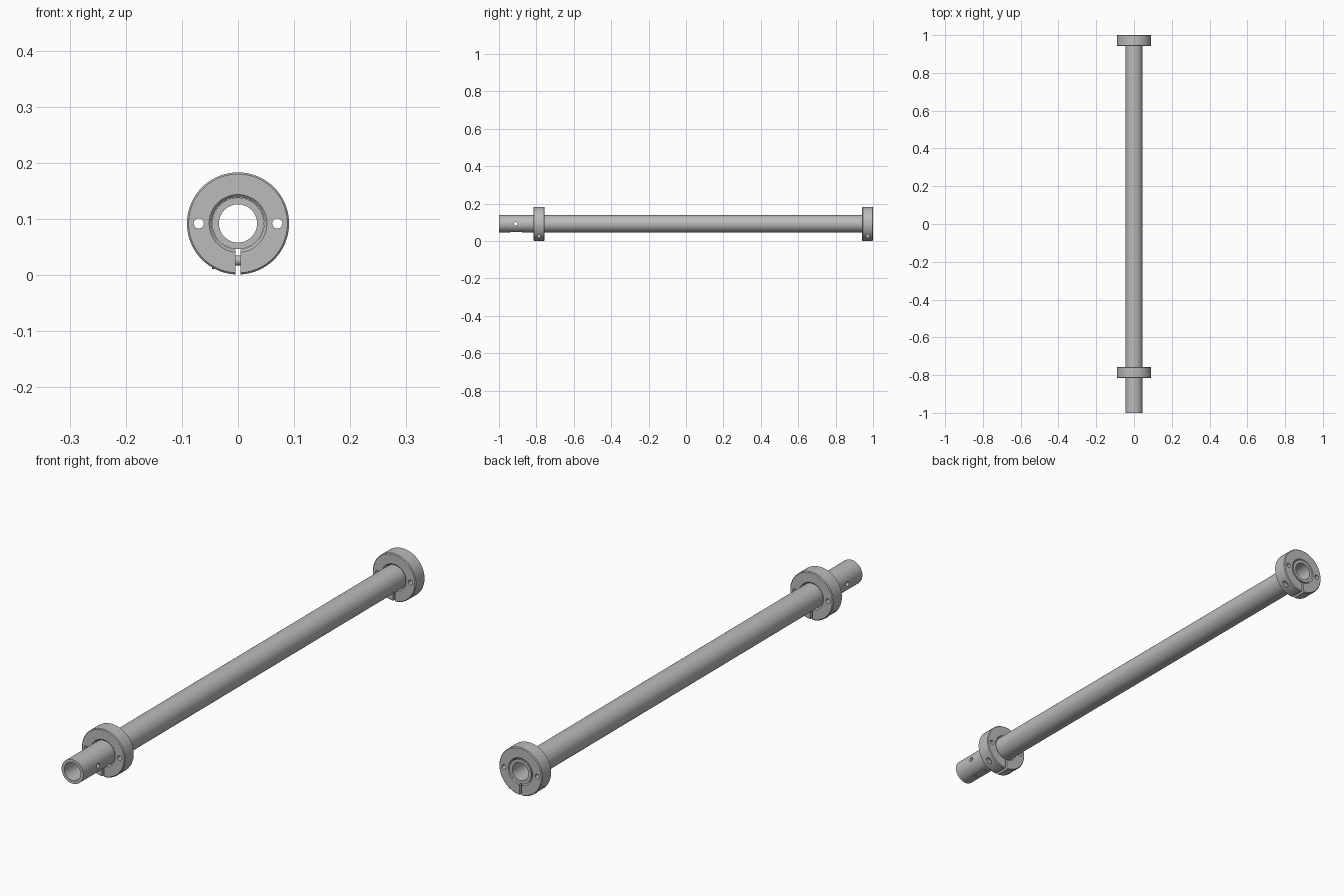
import bpy, bmesh, math
from mathutils import Matrix, Vector

cube = bpy.data.objects.get("Cube")
if cube:
    bpy.data.objects.remove(cube)

steel = bpy.data.materials.new("steel_grey")
steel.use_nodes = True
GREY = (0.5, 0.5, 0.5, 1)
steel.diffuse_color = GREY
steel.node_tree.nodes["Principled BSDF"].inputs["Base Color"].default_value = GREY

AXIS_Z = 0.092
TUBE_R = 0.046
COLLAR_R = 0.091


def finish(name, bm):
    bmesh.ops.recalc_face_normals(bm, faces=bm.faces)
    mesh = bpy.data.meshes.new(name)
    bm.to_mesh(mesh)
    bm.free()
    obj = bpy.data.objects.new(name, mesh)
    bpy.context.collection.objects.link(obj)
    mesh.materials.append(steel)
    return obj


def lathe(name, profile, segments=96):
    """Revolve a closed (radius, y) profile round the shaft axis."""
    bm = bmesh.new()
    rings = []
    for i in range(segments):
        a = 2 * math.pi * i / segments
        rings.append([bm.verts.new((r * math.sin(a), y, AXIS_Z + r * math.cos(a)))
                      for r, y in profile])
    n = len(profile)
    for i in range(segments):
        a, b = rings[i], rings[(i + 1) % segments]
        for j in range(n):
            k = (j + 1) % n
            bm.faces.new((a[j], a[k], b[k], b[j]))
    return finish(name, bm)


def rod(name, start, end, radius, segments=32):
    start, end = Vector(start), Vector(end)
    d = end - start
    turn = d.to_track_quat('Z', 'Y').to_matrix().to_4x4()
    bm = bmesh.new()
    bmesh.ops.create_cone(bm, cap_ends=True, segments=segments, radius1=radius,
                          radius2=radius, depth=d.length,
                          matrix=Matrix.Translation((start + end) / 2) @ turn)
    return finish(name, bm)


def box(name, centre, size):
    bm = bmesh.new()
    bmesh.ops.create_cube(bm, size=1, matrix=Matrix.Translation(centre)
                          @ Matrix.Diagonal((*size, 1)))
    return finish(name, bm)


def select(obj):
    bpy.ops.object.select_all(action='DESELECT')
    obj.select_set(True)
    bpy.context.view_layer.objects.active = obj


def cut(obj, cutter):
    mod = obj.modifiers.new("cut", 'BOOLEAN')
    mod.operation, mod.solver, mod.object = 'DIFFERENCE', 'EXACT', cutter
    select(obj)
    bpy.ops.object.modifier_apply(modifier=mod.name)
    bpy.data.objects.remove(cutter)


def smooth(obj):
    select(obj)
    bpy.ops.object.shade_smooth_by_angle(angle=math.radians(30))


# Hollow shaft with a cross hole and a shallow flat underneath
shaft = lathe("shaft_tube", [(0.034, -1), (TUBE_R, -1), (TUBE_R, 1), (0.034, 1)])
cut(shaft, rod("cross_hole", (-0.1, -0.91, AXIS_Z), (0.1, -0.91, AXIS_Z), 0.009))
cut(shaft, box("flat_cutter", (0, -0.908, AXIS_Z - TUBE_R - 0.007), (0.1, 0.06, 0.02)))
smooth(shaft)


def collar(prefix, y0, y1):
    mid = (y0 + y1) / 2
    bore, c, e = TUBE_R + 0.0005, 0.005, 0.003
    ring = lathe(prefix + "_collar", [
        (bore, y0 + c), (bore + c, y0), (COLLAR_R - e, y0), (COLLAR_R, y0 + e),
        (COLLAR_R, y1 - e), (COLLAR_R - e, y1), (bore + c, y1), (bore, y1 - c)])
    # Two mounting holes through the faces
    for x in (-0.07, 0.07):
        cut(ring, rod("mount_hole", (x, y0 - 0.1, AXIS_Z), (x, y1 + 0.1, AXIS_Z), 0.009))
    # Clamp slit and the screw passage on the +x side
    cut(ring, box("slit_cutter", (0, mid, 0.02), (0.009, 0.2, 0.07)))
    z = 0.026
    cut(ring, rod("screw_passage", (0.03, mid, z), (0.12, mid, z), 0.0095))
    cut(ring, rod("head_pocket", (-0.035, mid, z), (-0.12, mid, z), 0.0165))
    smooth(ring)
    # Clamp screw and its socket head
    smooth(rod(prefix + "_clamp_screw", (-0.036, mid, z), (0.032, mid, z), 0.009))
    head = rod(prefix + "_screw_head", (-0.035, mid, z), (-0.046, mid, z), 0.0155)
    cut(head, rod("hex_socket", (-0.04, mid, z), (-0.06, mid, z), 0.008, 6))
    smooth(head)


collar("front", -0.815, -0.757)
collar("rear", 0.942, 1.0)
